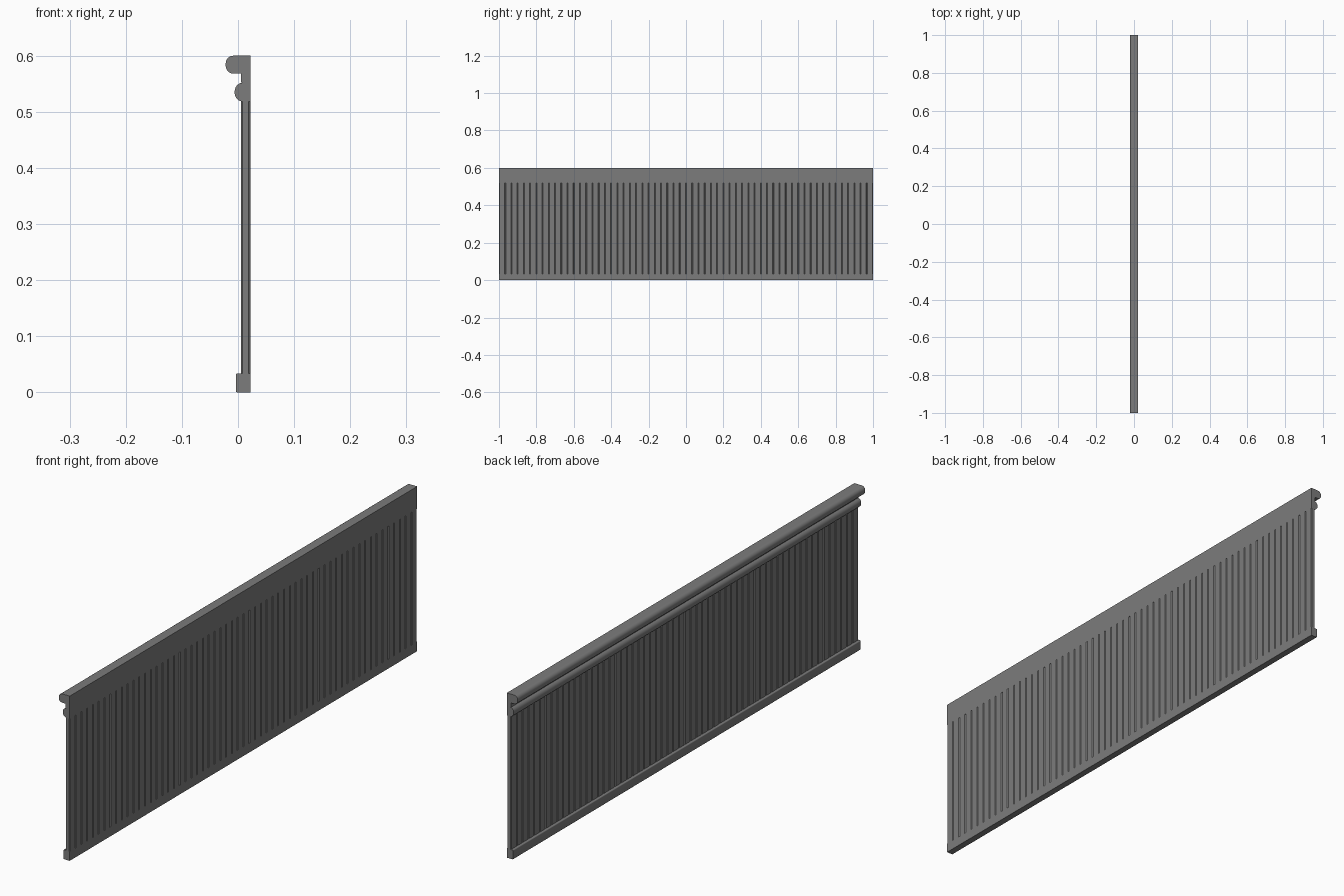
import bpy, bmesh
from math import sin, cos, pi, radians

cube = bpy.data.objects.get("Cube")
if cube:
    bpy.data.objects.remove(cube, do_unlink=True)

grey = bpy.data.materials.new("grey paint")
grey.use_nodes = True
colour = (0.2, 0.2, 0.2, 1)
grey.diffuse_color = colour
grey.node_tree.nodes["Principled BSDF"].inputs["Base Color"].default_value = colour

BACK = 0.022      # flush wall side
LENGTH = 2.0
SECTIONS = 4
BOARDS = 60


def prism(name, points, offset, copies):
    """Extrude a closed 3D outline by offset, then repeat it along y."""
    bm = bmesh.new()
    face = bm.faces.new([bm.verts.new(p) for p in points])
    top = bmesh.ops.extrude_face_region(bm, geom=[face])
    verts = [v for v in top["geom"] if isinstance(v, bmesh.types.BMVert)]
    bmesh.ops.translate(bm, verts=verts, vec=offset)
    bmesh.ops.recalc_face_normals(bm, faces=bm.faces)
    mesh = bpy.data.meshes.new(name)
    bm.to_mesh(mesh)
    bm.free()
    mesh.materials.append(grey)
    obj = bpy.data.objects.new(name, mesh)
    bpy.context.collection.objects.link(obj)
    array = obj.modifiers.new("repeat", "ARRAY")
    array.count = copies
    array.use_relative_offset = False
    array.use_constant_offset = True
    array.constant_offset_displace = (0, LENGTH / copies, 0)
    bpy.ops.object.select_all(action="DESELECT")
    obj.select_set(True)
    bpy.context.view_layer.objects.active = obj
    bpy.ops.object.shade_smooth_by_angle(angle=radians(30))
    return obj


def rail(name, front, low, high, radius=0, steps=6):
    """Moulding with a square back and rounded front corners."""
    outline = [(BACK, low), (BACK, high)]
    if radius:
        for z, start in ((high - radius, pi / 2), (low + radius, pi)):
            for i in range(steps + 1):
                a = start + i * pi / 2 / steps
                outline.append((front + radius + radius * cos(a), z + radius * sin(a)))
    else:
        outline += [(front, high), (front, low)]
    points = [(x, -LENGTH / 2, z) for x, z in outline]
    # drop the coincident closing point, if any
    prism(name, points, (0, LENGTH / SECTIONS, 0), SECTIONS)


# Horizontal mouldings
rail("cap_rail", -0.022, 0.568, 0.600, 0.014)
rail("neck_strip", 0.005, 0.552, 0.568)
rail("lower_rail", -0.006, 0.518, 0.552, 0.0155)
rail("base_rail", -0.004, 0.0, 0.034, 0.003, 3)

# Vertical boards with chamfered long edges
front, chamfer = 0.005, 0.003
y0 = -LENGTH / 2
y1 = y0 + LENGTH / BOARDS
board = [(front, y0 + chamfer), (front + chamfer, y0),
         (BACK - chamfer, y0), (BACK, y0 + chamfer),
         (BACK, y1 - chamfer), (BACK - chamfer, y1),
         (front + chamfer, y1), (front, y1 - chamfer)]
prism("boards", [(x, y, 0.034) for x, y in board], (0, 0, 0.484), BOARDS)
